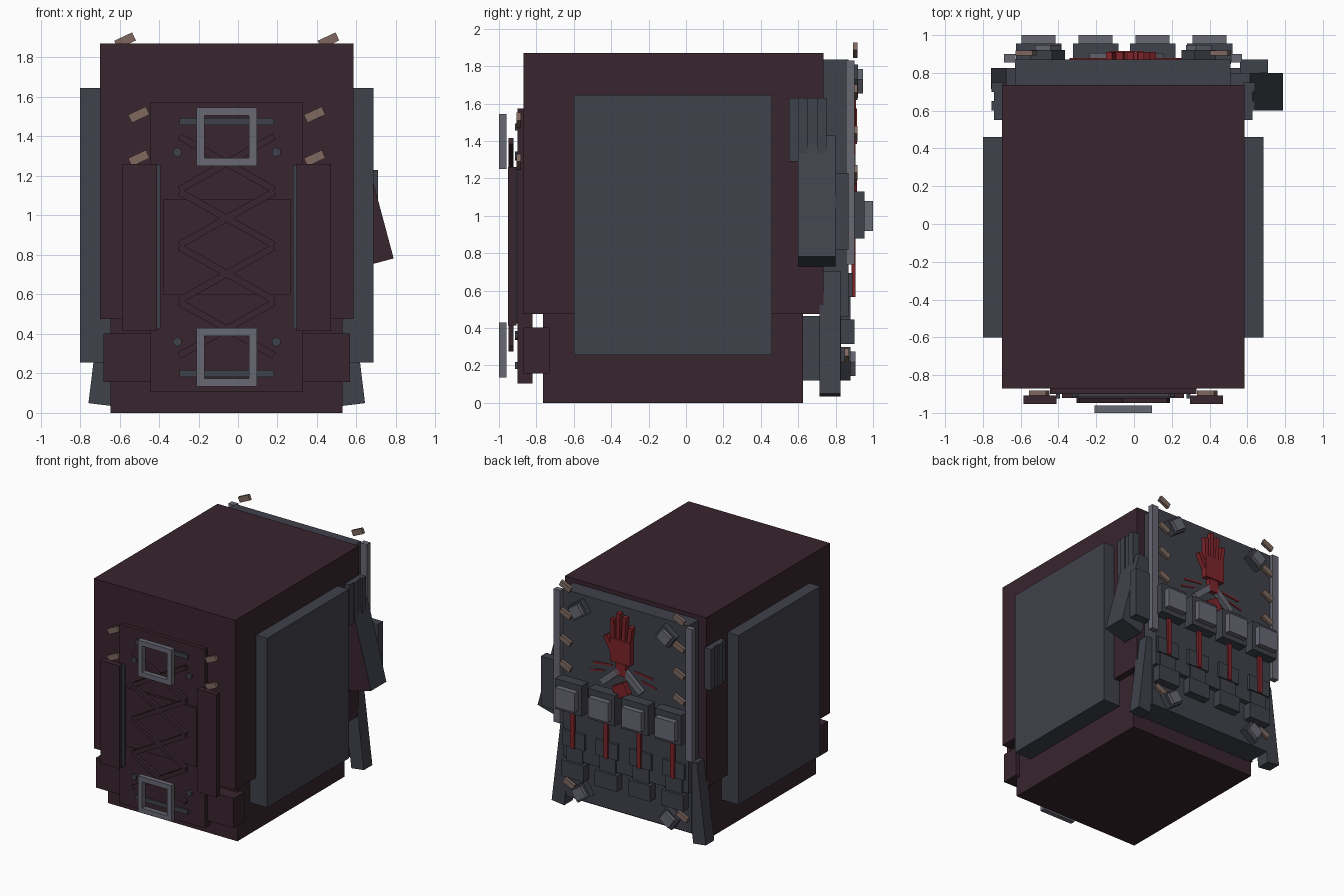
import bpy
from math import radians, hypot, atan2
from mathutils import Matrix

old = bpy.data.objects.get("Cube")
if old:
    bpy.data.objects.remove(old)


def material(name, rgb):
    m = bpy.data.materials.new(name)
    m.use_nodes = True
    m.diffuse_color = (*rgb, 1)
    m.node_tree.nodes["Principled BSDF"].inputs["Base Color"].default_value = (*rgb, 1)
    return m


MAROON = material("dark maroon", (0.040, 0.018, 0.027))
GREY = material("slate grey", (0.051, 0.054, 0.070))
LIGHT = material("light grey", (0.14, 0.14, 0.175))
TAN = material("dull tan", (0.21, 0.14, 0.115))
RED = material("deep red", (0.21, 0.018, 0.023))
MID = -0.057  # centre line of the body


def block(name, mat, center, size, tilt=0):
    """Box given by centre and size, tilted about the y axis in degrees."""
    bpy.ops.mesh.primitive_cube_add(size=1)
    o = bpy.context.object
    o.name = name
    o.data.transform(Matrix.Diagonal((*size, 1)))
    o.location = center
    o.rotation_euler.y = radians(tilt)
    o.data.materials.append(mat)
    return o


def span(name, mat, x, y, z):
    """Box given by its range on each axis."""
    r = (x, y, z)
    return block(name, mat, [(a + b) / 2 for a, b in r], [b - a for a, b in r])


def bar(name, mat, a, b, y, depth, width):
    """Flat bar between two (x, z) points."""
    dx, dz = b[0] - a[0], b[1] - a[1]
    return block(name, mat, ((a[0] + b[0]) / 2, y, (a[1] + b[1]) / 2),
                 (hypot(dx, dz), depth, width), -57.2958 * atan2(dz, dx))


# Main body
span("body", MAROON, (-0.70, 0.585), (-0.87, 0.735), (0.475, 1.87))
span("base", MAROON, (-0.645, 0.53), (-0.765, 0.625), (0, 0.475))

# Front panel
span("front_panel", MAROON, (-0.445, 0.33), (-0.9, -0.82), (0.105, 1.575))
span("front_center_plate", MAROON, (-0.38, 0.265), (-0.92, -0.89), (0.6, 1.08))
for z in (1.475, 0.2):
    block("panel_bar", GREY, (MID, -0.905, z), (0.48, 0.02, 0.035))

# Lacing of crossed bars
for i in range(4):
    top, low = 1.4 - 0.28 * i, 1.13 - 0.28 * i
    for s in (-1, 1):
        bar("lace", MAROON, (MID - 0.24 * s, top), (MID + 0.24 * s, low),
            -0.935, 0.026, 0.035)

# Square buckles
for z in (1.3975, 0.2825):
    for s in (-1, 1):
        block("buckle_side", LIGHT, (MID + 0.133 * s, -0.98, z), (0.04, 0.04, 0.295))
        block("buckle_rail", LIGHT, (MID, -0.98, z + 0.128 * s), (0.3, 0.04, 0.04))

# Mirrored parts on both sides
for s, side in ((-1, "right"), (1, "left")):
    def mx(d):
        return MID + s * d

    block(side + "_panel", GREY, (mx(0.65), -0.07, 0.95), (0.185, 1.06, 1.39))
    block(side + "_strap_pad", MAROON, (mx(0.44), -0.93, 0.8375), (0.175, 0.045, 0.845))
    block(side + "_strap_lining", GREY, (mx(0.345), -0.91, 0.84), (0.02, 0.025, 0.83))
    block(side + "_foot_block", MAROON, (mx(0.505), -0.8, 0.28), (0.24, 0.14, 0.245))
    for z in (1.32, 0.36):
        bpy.ops.mesh.primitive_cylinder_add(vertices=6, radius=0.025, depth=0.03,
                                            location=(mx(0.25), -0.9, z),
                                            rotation=(radians(90), 0, 0))
        bpy.context.object.name = side + "_eyelet"
        bpy.context.object.data.materials.append(GREY)
    for z in (1.51, 1.29):
        block(side + "_front_peg", TAN, (mx(0.445), -0.895, z), (0.1, 0.025, 0.045), -25)

    # Back rails, pegs and corner studs
    block(side + "_back_rail", LIGHT, (mx(0.6), 0.878, 1.285), (0.06, 0.045, 1.09))
    for z in (1.885, 1.66, 1.44, 1.23, 0.25):
        block(side + "_back_peg", TAN, (mx(0.515), 0.905 if z > 1 else 0.86, z),
              (0.1, 0.025, 0.045), -25)
    for y, z in ((0.89, 1.72), (0.85, 0.21)):
        block(side + "_stud_base", GREY, (mx(0.4), y, z), (0.14, 0.06, 0.12), 35 * s)
        block(side + "_stud_cap", LIGHT, (mx(0.4), y + 0.04, z), (0.1, 0.035, 0.09), 35 * s)

    # Lower flaps and side slats
    block(side + "_flap", GREY, (mx(0.603), 0.77, 0.37), (0.115, 0.11, 0.66), -7 * s)
    for k in range(4):
        block(side + "_slat", GREY, (mx(0.655 + 0.012 * (k % 2)), 0.575 + 0.05 * k, 1.46),
              (0.06, 0.05, 0.34))

# Side pouch: maroon front, grey elsewhere
pouch = block("side_pouch", GREY, (0.605, 0.7, 1.08), (0.2, 0.2, 0.67), -15)
pouch.data.materials.append(MAROON)
for p in pouch.data.polygons:
    p.material_index = int(p.normal.y < -0.5)
span("pouch_clasp", GREY, (0.56, 0.71), (0.8, 0.87), (0.82, 1.23))

# Back plates
span("back_plate", GREY, (-0.63, 0.51), (0.735, 0.87), (0.46, 1.835))
span("back_lower_plate", GREY, (-0.63, 0.51), (0.625, 0.83), (0.12, 0.465))

# Four straps on the back
for i in range(4):
    x = -0.505 + 0.302 * i
    block("strap_buckle_base", GREY, (x, 0.905, 1.005), (0.24, 0.1, 0.25))
    block("strap_buckle", LIGHT, (x, 0.975, 1.0), (0.18, 0.05, 0.16))
    for z, w, d in ((0.38, 0.2, 0.08), (0.505, 0.15, 0.06), (0.63, 0.2, 0.07), (0.77, 0.15, 0.05)):
        block("strap_segment", GREY, (x, 0.82 + d / 2, z), (w, d, 0.13))
    block("strap_stripe", RED, (x, 0.895, 0.73), (0.035, 0.02, 0.33))

# Hand emblem
X = -0.04
block("hand_palm", RED, (X, 0.89, 1.48), (0.18, 0.05, 0.19))
block("hand_wrist", RED, (X, 0.885, 1.34), (0.09, 0.04, 0.12))
for i, tip in enumerate((1.70, 1.77, 1.79, 1.73)):
    x = X - 0.07 + 0.047 * i
    bar("hand_finger", RED, (x, 1.55), (x * 1.2, tip), 0.89, 0.04, 0.033)
bar("hand_thumb", RED, (X + 0.07, 1.45), (X + 0.14, 1.58), 0.89, 0.04, 0.035)

# Roof shaped bars, red block and streaks under the hand
for s in (-1, 1):
    bar("roof_bar", LIGHT, (X + 0.02 * s, 1.32), (X + 0.18 * s, 1.18), 0.885, 0.04, 0.05)
    bar("streak", RED, (X + 0.1 * s, 1.33), (X + 0.27 * s, 1.31), 0.873, 0.009, 0.015)
    bar("streak", RED, (X + 0.17 * s, 1.27), (X + 0.3 * s, 1.24), 0.873, 0.009, 0.012)
block("red_block", RED, (X, 0.89, 1.16), (0.12, 0.05, 0.1), 30)
